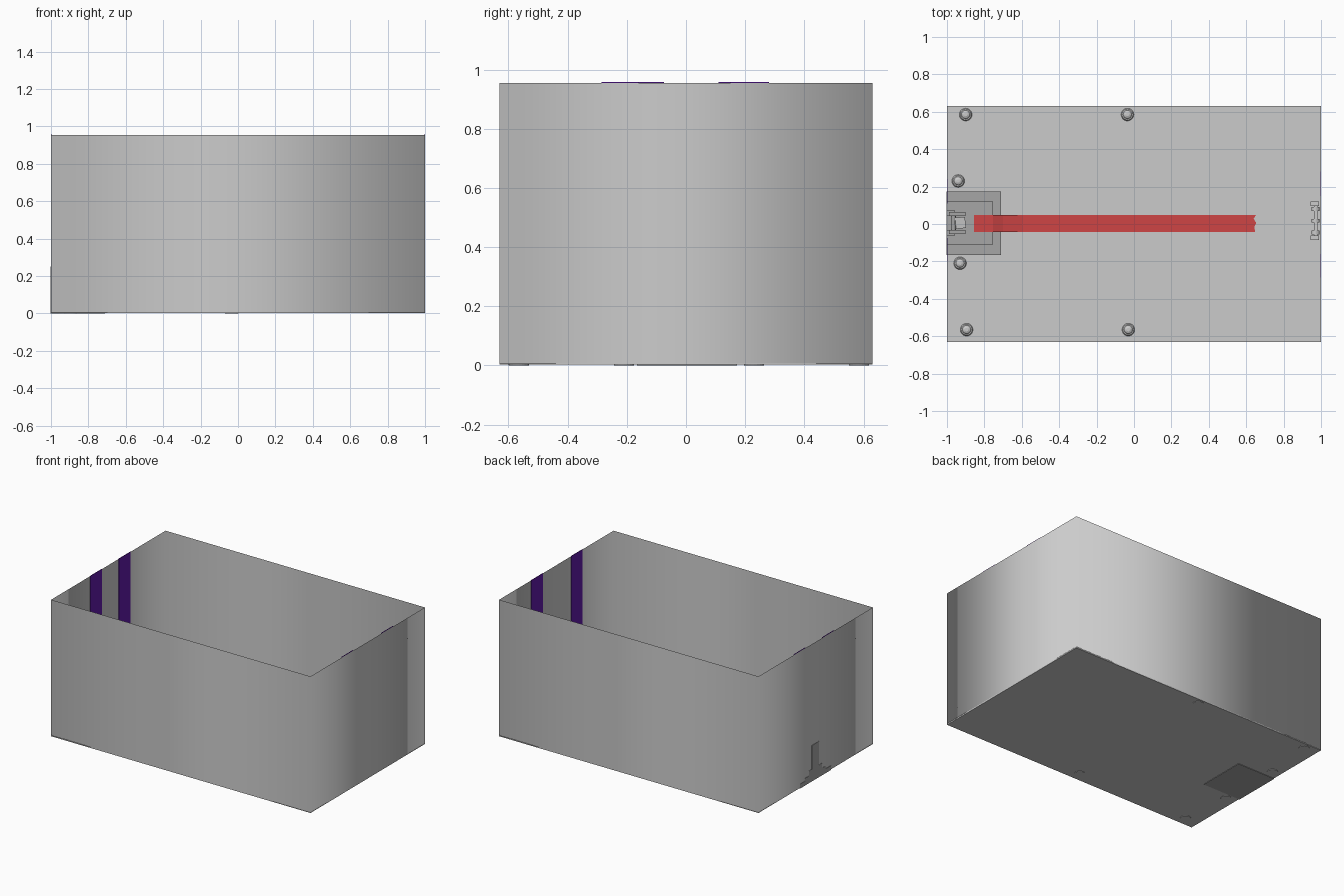
import bpy, bmesh, math
from mathutils import Matrix

if "Cube" in bpy.data.objects:
    bpy.data.objects.remove(bpy.data.objects["Cube"])


def mat(name, rgb):
    m = bpy.data.materials.new(name)
    m.diffuse_color = (*rgb, 1)
    m.use_nodes = True
    m.node_tree.nodes["Principled BSDF"].inputs["Base Color"].default_value = m.diffuse_color
    return m


PURPLE = mat("purple", (0.12, 0.01, 0.40))
RED = mat("red", (0.62, 0.06, 0.06))
DARK = mat("dark_grey", (0.38, 0.38, 0.38))


def finish(name, bm, material=None):
    bmesh.ops.recalc_face_normals(bm, faces=bm.faces)
    me = bpy.data.meshes.new(name)
    bm.to_mesh(me)
    bm.free()
    ob = bpy.data.objects.new(name, me)
    bpy.context.collection.objects.link(ob)
    if material:
        me.materials.append(material)
    return ob


def box(name, x, y, z, material=None, turn=0, tilt=0):
    bm = bmesh.new()
    size = (x[1] - x[0], y[1] - y[0], z[1] - z[0])
    mid = (sum(x) / 2, sum(y) / 2, sum(z) / 2)
    m = (Matrix.Translation(mid) @ Matrix.Rotation(turn, 4, 'Z')
         @ Matrix.Rotation(tilt, 4, 'Y') @ Matrix.Diagonal((*size, 1)))
    bmesh.ops.create_cube(bm, size=1, matrix=m)
    return finish(name, bm, material)


def cylinder(name, loc, r, depth, axis='Z', material=None):
    bm = bmesh.new()
    m = Matrix.Translation(loc)
    if axis == 'Y':
        m = m @ Matrix.Rotation(math.pi / 2, 4, 'X')
    bmesh.ops.create_cone(bm, cap_ends=True, segments=20, radius1=r, radius2=r,
                          depth=depth, matrix=m)
    return finish(name, bm, material)


# Thin wall sheet, smooth around its corners
HX, HY, TOP = 1.0, 0.63, 0.955
corners = [(-HX, -HY), (HX, -HY), (HX, HY), (-HX, HY)]
bm = bmesh.new()
low = [bm.verts.new((x, y, 0.006)) for x, y in corners]
high = [bm.verts.new((x, y, TOP)) for x, y in corners]
for i in range(4):
    j = (i + 1) % 4
    bm.faces.new((low[i], low[j], high[j], high[i])).smooth = True
finish("walls", bm)

# Floor panel
box("floor", (-HX, HX), (-HY, HY), (0.003, 0.012))

# Purple stripes inside both end walls
for side, spans in ((-1, ((-0.20, -0.075), (0.11, 0.24))),
                    (1, ((-0.285, -0.16), (0.15, 0.28)))):
    for i, span in enumerate(spans):
        x = sorted((side * 0.9995, side * 0.996))
        box(f"wall_stripe_{side}_{i}", x, span, (0.012, TOP + 0.003), PURPLE)

# Domed bolts through the floor
bolts = [(-0.90, 0.585), (-0.035, 0.585), (-0.94, 0.23),
         (-0.93, -0.21), (-0.895, -0.565), (-0.03, -0.565)]
profile = [(0.034, 0.0), (0.034, 0.018), (0.029, 0.026), (0.023, 0.026),
           (0.018, 0.033), (0.009, 0.037)]
for i, (x, y) in enumerate(bolts):
    bm = bmesh.new()
    rings = [[bm.verts.new((x + r * math.cos(a * math.tau / 20),
                            y + r * math.sin(a * math.tau / 20), z))
              for a in range(20)] for r, z in profile]
    for a, b in zip(rings, rings[1:]):
        for k in range(20):
            n = (k + 1) % 20
            bm.faces.new((a[k], a[n], b[n], b[k]))
    bm.faces.new(rings[0])
    bm.faces.new(rings[-1])
    finish(f"bolt_{i}", bm)

# Stepped base plate at the left end
box("base_plate", (-1.002, -0.71), (-0.165, 0.173), (0.0, 0.03), DARK)
box("base_step", (-1.002, -0.755), (-0.11, 0.12), (0.03, 0.05), DARK)

# Upright bracket on the base plate
box("bracket_back", (-1.002, -0.975), (-0.035, 0.045), (0.05, 0.25), DARK)
box("bracket_foot", (-1.002, -0.96), (-0.065, 0.075), (0.05, 0.085), DARK)
for y in (-0.042, 0.053):
    box("bracket_cheek", (-0.99, -0.90), (y - 0.011, y + 0.011), (0.05, 0.20), DARK)
cylinder("bracket_pin", (-0.965, 0.005, 0.17), 0.012, 0.09, 'Y', DARK)
box("bracket_block", (-0.965, -0.91), (-0.025, 0.035), (0.10, 0.18), None, 0.1, 0.25)

# Handle-like catch at the right end
for y in (-0.073, 0.107):
    box("catch_end", (0.945, 0.99), (y - 0.012, y + 0.012), (0.012, 0.10))
box("catch_bar", (0.962, 0.98), (-0.07, 0.105), (0.05, 0.08))
for y in (-0.045, 0.017, 0.08):
    cylinder("catch_collar", (0.97, y, 0.065), 0.022, 0.02, 'Y')

# Red ribbon running over the plate and along the floor, frayed end
path = [(-0.855, 0.054), (-0.755, 0.054), (-0.70, 0.034), (-0.60, 0.016), (0.60, 0.016)]
bm = bmesh.new()
ys = (-0.042, -0.018, 0.006, 0.028, 0.048)
fray = (0.648, 0.643, 0.653, 0.64, 0.652)
rows = [[bm.verts.new((x, y, z)) for y in ys] for x, z in path]
rows.append([bm.verts.new((x, y, 0.016)) for x, y in zip(fray, ys)])
for a, b in zip(rows, rows[1:]):
    for k in range(4):
        bm.faces.new((a[k], b[k], b[k + 1], a[k + 1]))
finish("red_ribbon", bm, RED)
